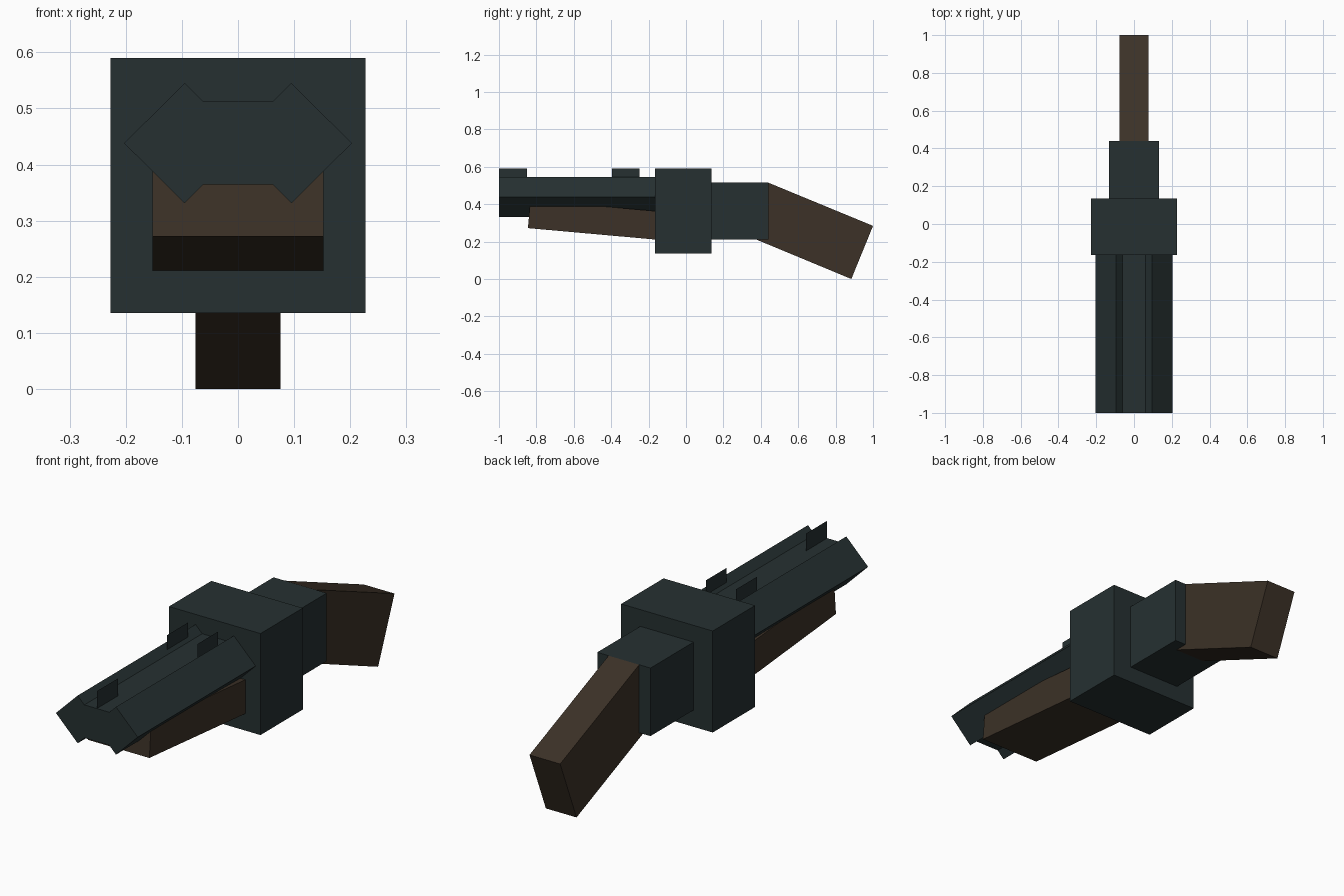
import bpy
import bmesh

cube = bpy.data.objects.get("Cube")
if cube:
    bpy.data.objects.remove(cube, do_unlink=True)


def make_material(name, rgb):
    mat = bpy.data.materials.new(name)
    mat.use_nodes = True
    color = (*rgb, 1.0)
    mat.diffuse_color = color
    bsdf = mat.node_tree.nodes["Principled BSDF"]
    bsdf.inputs["Base Color"].default_value = color
    bsdf.inputs["Roughness"].default_value = 0.8
    return mat


METAL = make_material("dark blue green metal", (0.019, 0.030, 0.031))
WOOD = make_material("dark brown wood", (0.045, 0.031, 0.020))


def finish(name, bm, mat):
    bmesh.ops.recalc_face_normals(bm, faces=bm.faces)
    mesh = bpy.data.meshes.new(name)
    bm.to_mesh(mesh)
    bm.free()
    mesh.materials.append(mat)
    obj = bpy.data.objects.new(name, mesh)
    bpy.context.collection.objects.link(obj)
    return obj


def prism(name, points, offset, mat):
    """Extrude a closed outline of 3D points along an offset."""
    bm = bmesh.new()
    face = bm.faces.new([bm.verts.new(p) for p in points])
    new = bmesh.ops.extrude_face_region(bm, geom=[face], use_keep_orig=True)
    verts = [g for g in new["geom"] if isinstance(g, bmesh.types.BMVert)]
    bmesh.ops.translate(bm, verts=verts, vec=offset)
    return finish(name, bm, mat)


def side_prism(name, profile, half_width, mat):
    """Side outline in (y, z), given a width across x."""
    return prism(name, [(-half_width, y, z) for y, z in profile],
                 (2 * half_width, 0, 0), mat)


def rect(y0, y1, z0, z1):
    return [(y0, z0), (y1, z0), (y1, z1), (y0, z1)]


def sight_plate(name, x, y0, y1, z0, z1):
    bm = bmesh.new()
    bm.faces.new([bm.verts.new((x, y, z)) for y, z in rect(y0, y1, z0, z1)])
    return finish(name, bm, METAL)


# Twin diamond barrels joined by a flat web, as one mirrored outline
right_half = [(0.062, 0.512), (0.095, 0.545), (0.203, 0.438),
              (0.095, 0.331), (0.062, 0.364)]
outline = right_half + [(-x, z) for x, z in reversed(right_half)]
prism("barrels", [(x, -1.0, z) for x, z in outline], (0, 0.87, 0), METAL)

# Central block and the narrower block behind it
side_prism("receiver", rect(-0.165, 0.135, 0.135, 0.59), 0.227, METAL)
side_prism("rear_block", rect(0.10, 0.44, 0.21, 0.515), 0.132, METAL)

# Tilted wooden parts
side_prism("fore_grip", [(-0.845, 0.272), (-0.12, 0.207),
                         (-0.107, 0.358), (-0.832, 0.422)], 0.152, WOOD)
side_prism("rear_grip", [(0.325, 0.232), (0.884, 0.0),
                         (1.0, 0.284), (0.44, 0.515)], 0.076, WOOD)

# Thin sights
sight_plate("front_sight", 0, -1.0, -0.85, 0.50, 0.59)
for side, x in (("left", 0.075), ("right", -0.075)):
    sight_plate("rear_sight_" + side, x, -0.395, -0.248, 0.51, 0.59)
